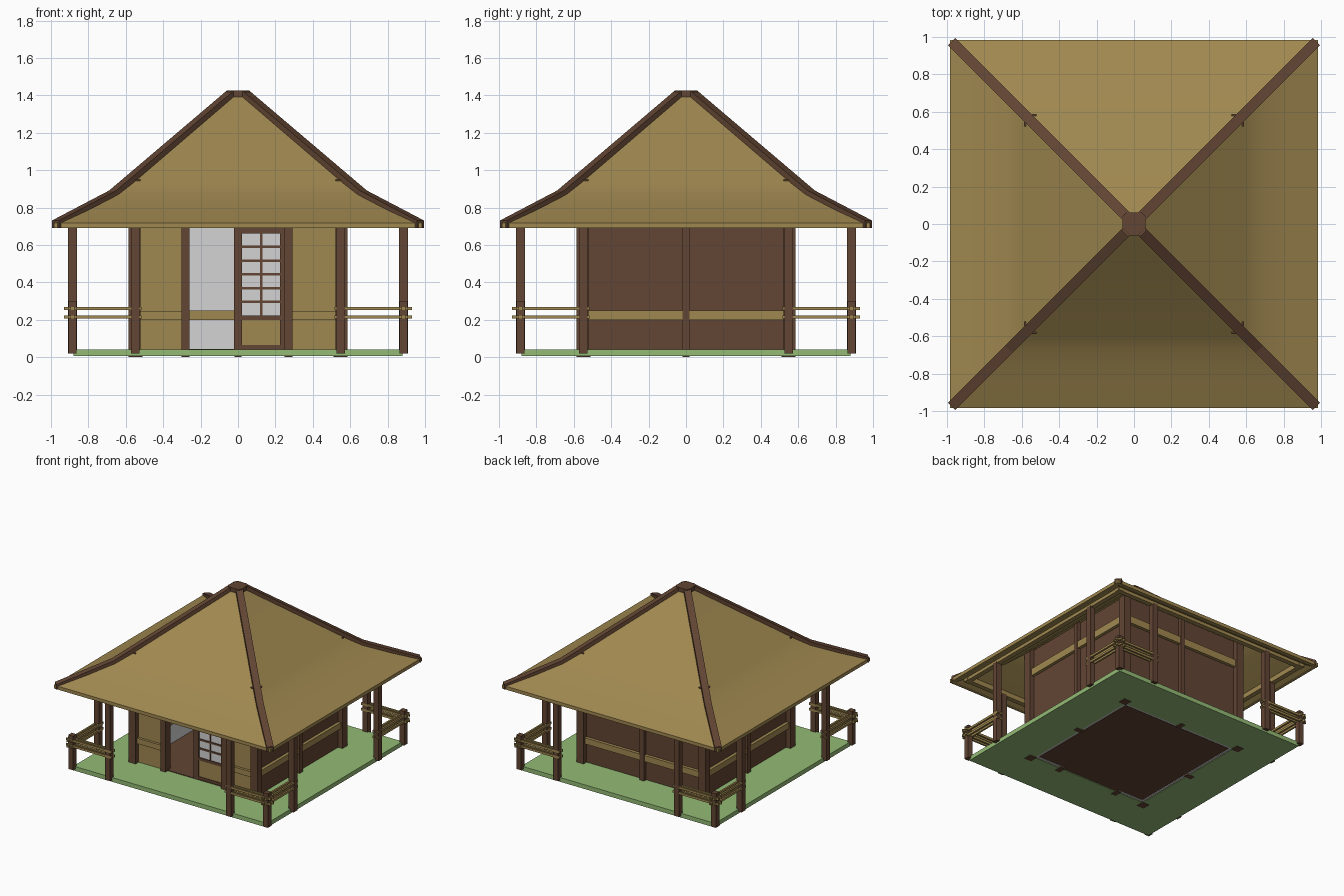
import bpy, bmesh
from math import radians
from mathutils import Vector

cube = bpy.data.objects.get("Cube")
if cube:
    bpy.data.objects.remove(cube)


def material(name, srgb):
    lin = [((c / 255 + 0.055) / 1.055) ** 2.4 for c in srgb] + [1]
    m = bpy.data.materials.new(name)
    m.use_nodes = True
    m.diffuse_color = lin
    m.node_tree.nodes["Principled BSDF"].inputs["Base Color"].default_value = lin
    return m


STRAW = material("straw", (160, 136, 80))
WOOD = material("dark wood", (98, 69, 51))
GRASS = material("grass green", (148, 187, 117))
PAPER = material("paper white", (212, 212, 212))


def finish(name, bm, mat):
    bmesh.ops.recalc_face_normals(bm, faces=bm.faces)
    me = bpy.data.meshes.new(name)
    bm.to_mesh(me)
    bm.free()
    me.materials.append(mat)
    ob = bpy.data.objects.new(name, me)
    bpy.context.collection.objects.link(ob)
    return ob


def box(name, mat, x0, x1, y0, y1, z0, z1):
    bm = bmesh.new()
    bmesh.ops.create_cube(bm, size=1)
    for v in bm.verts:
        v.co = (x0 if v.co.x < 0 else x1, y0 if v.co.y < 0 else y1, z0 if v.co.z < 0 else z1)
    return finish(name, bm, mat)


def post(name, x, y, w, z0, z1):
    return box(name, WOOD, x - w / 2, x + w / 2, y - w / 2, y + w / 2, z0, z1)


def side_box(name, mat, side, a0, a1, d0, d1, z0, z1):
    """Box on a side of the house: a runs along the side, d is distance outward."""
    if side in ("front", "back"):
        s = -1 if side == "front" else 1
        return box(name, mat, a0, a1, *sorted((s * d0, s * d1)), z0, z1)
    s = 1 if side == "left" else -1
    return box(name, mat, *sorted((s * d0, s * d1)), a0, a1, z0, z1)


SIDES = ("front", "back", "left", "right")
H = 0.55        # house half width
V = 0.88        # veranda half width
WALL_TOP = 0.93

# Ground: a green border round the house, and the wooden floor
for side in SIDES:
    a = V if side in ("front", "back") else H - 0.02
    side_box("ground_" + side, GRASS, side, -a, a, H - 0.02, V, 0.005, 0.04)
box("floor", WOOD, -0.505, 0.505, -0.505, 0.505, 0.01, 0.045)

# Closed walls: wooden outside, paper inside, straw bands
for side in SIDES[1:]:
    side_box("wall_" + side, WOOD, side, -0.54, 0.54, 0.525, 0.545, 0.01, WALL_TOP)
    side_box("lining_" + side, PAPER, side, -0.525, 0.525, 0.508, 0.525, 0.01, WALL_TOP)
    side_box("inner_band_" + side, STRAW, side, -0.5, 0.5, 0.498, 0.508, 0.2, 0.25)
    side_box("band_" + side, STRAW, side, -0.53, 0.53, 0.545, 0.57, 0.2, 0.25)
    side_box("wall_post_" + side, WOOD, side, -0.02, 0.02, 0.51, 0.575, 0, WALL_TOP)
for side in SIDES:
    side_box("upper_band_" + side, STRAW, side, -0.53, 0.53, 0.54, 0.57, 0.7, 0.76)

# Front wall: straw panels either side of the entrance
for tag, x0, x1 in (("right", -0.53, -0.28), ("left", 0.27, 0.53)):
    side_box("front_panel_" + tag, STRAW, "front", x0, x1, 0.525, 0.545, 0.01, 0.7)
    side_box("front_lining_" + tag, PAPER, "front", x0, x1, 0.508, 0.525, 0.01, 0.7)
    side_box("front_band_" + tag, STRAW, "front", x0, x1, 0.545, 0.565, 0.2, 0.245)
side_box("front_top_panel", STRAW, "front", -0.53, 0.53, 0.525, 0.545, 0.7, WALL_TOP)
side_box("front_top_lining", PAPER, "front", -0.53, 0.53, 0.508, 0.525, 0.7, WALL_TOP)
side_box("front_sill", WOOD, "front", -0.28, 0.27, 0.505, 0.545, 0.01, 0.045)
for x in (-0.28, 0.27):
    side_box("entrance_post", WOOD, "front", x - 0.022, x + 0.022, 0.51, 0.575, 0, WALL_TOP)

# Sliding door with a paper lattice
side_box("door_paper", PAPER, "front", 0, 0.24, 0.527, 0.533, 0.21, 0.67)
side_box("door_lower_panel", STRAW, "front", 0.01, 0.24, 0.527, 0.536, 0.05, 0.21)
for x0, x1 in ((-0.022, 0.022), (0.225, 0.25)):
    side_box("door_stile", WOOD, "front", x0, x1, 0.52, 0.545, 0.045, 0.7)
side_box("door_mullion", WOOD, "front", 0.117, 0.13, 0.525, 0.54, 0.21, 0.68)
for z0, z1 in ((0.045, 0.065), (0.2, 0.222), (0.66, 0.7)):
    side_box("door_rail", WOOD, "front", 0, 0.24, 0.52, 0.542, z0, z1)
for i in range(1, 6):
    z = 0.222 + i * 0.0735
    side_box("door_bar", WOOD, "front", 0, 0.24, 0.525, 0.54, z - 0.007, z + 0.007)

# Corner posts, veranda posts and corner railings
for sx in (-1, 1):
    for sy in (-1, 1):
        post("house_post", sx * 0.553, sy * 0.553, 0.064, 0, 0.95)
        post("railing_post", sx * 0.885, sy * 0.885, 0.044, 0.02, 0.3)
        post("veranda_post", sx * 0.55, sy * 0.885, 0.046, 0.02, 0.7)
        post("veranda_post", sx * 0.885, sy * 0.55, 0.046, 0.02, 0.7)
        for z in (0.215, 0.26):
            for d0, d1 in ((0.862, 0.876), (0.894, 0.908)):
                xs, ys = sorted((sx * 0.515, sx * 0.93)), sorted((sy * d0, sy * d1))
                box("railing", STRAW, *xs, *ys, z - 0.009, z + 0.009)
                xs, ys = sorted((sx * d0, sx * d1)), sorted((sy * 0.515, sy * 0.93))
                box("railing", STRAW, *xs, *ys, z - 0.009, z + 0.009)

# Beams on the veranda posts
for side in SIDES:
    side_box("veranda_beam_" + side, STRAW, side, -0.91, 0.91, 0.865, 0.905, 0.69, 0.73)

# Roof: a hollow flared pyramid made of square rings
outer = [(0.985, 0.69), (0.985, 0.718), (0.83, 0.79), (0.68, 0.868), (0.6, 0.93), (0.04, 1.41)]
inner = [(0.02, 1.37), (0.6, 0.895), (0.68, 0.835), (0.955, 0.69)]
bm = bmesh.new()
rings = [[bm.verts.new((sx * r, sy * r, z)) for sx, sy in ((1, 1), (-1, 1), (-1, -1), (1, -1))]
         for r, z in outer + inner]
for a, b in zip(rings, rings[1:] + rings[:1]):
    for i in range(4):
        j = (i + 1) % 4
        bm.faces.new((a[i], a[j], b[j], b[i]))
roof = finish("roof", bm, STRAW)
bpy.context.view_layer.objects.active = roof
roof.select_set(True)
bpy.ops.object.shade_smooth_by_angle(angle=radians(25))
roof.select_set(False)

# Hip ridges: a rectangular section swept up each diagonal
path = [(0.975, 0.715), (0.67, 0.875), (0.04, 1.41)]
for sx in (-1, 1):
    for sy in (-1, 1):
        bm = bmesh.new()
        across = Vector((-sy, sx, 0)).normalized() * 0.027
        loops = []
        for r, z in path:
            c = Vector((sx * r, sy * r, z))
            loops.append([bm.verts.new(c + across * k + Vector((0, 0, h)))
                          for k, h in ((-1, -0.025), (1, -0.025), (1, 0.016), (-1, 0.016))])
        for a, b in zip(loops, loops[1:]):
            for i in range(4):
                j = (i + 1) % 4
                bm.faces.new((a[i], a[j], b[j], b[i]))
        bm.faces.new(loops[0])
        bm.faces.new(loops[-1])
        finish("hip_ridge", bm, WOOD)

# Roof cap: a square with cut corners
bm = bmesh.new()
cap = [(0.062, 0.04), (0.04, 0.062), (-0.04, 0.062), (-0.062, 0.04),
       (-0.062, -0.04), (-0.04, -0.062), (0.04, -0.062), (0.062, -0.04)]
base = bm.faces.new([bm.verts.new((x, y, 1.385)) for x, y in cap])
top = bmesh.ops.extrude_face_region(bm, geom=[base])["geom"]
bmesh.ops.translate(bm, vec=(0, 0, 0.04), verts=[v for v in top if isinstance(v, bmesh.types.BMVert)])
finish("roof_cap", bm, WOOD)
